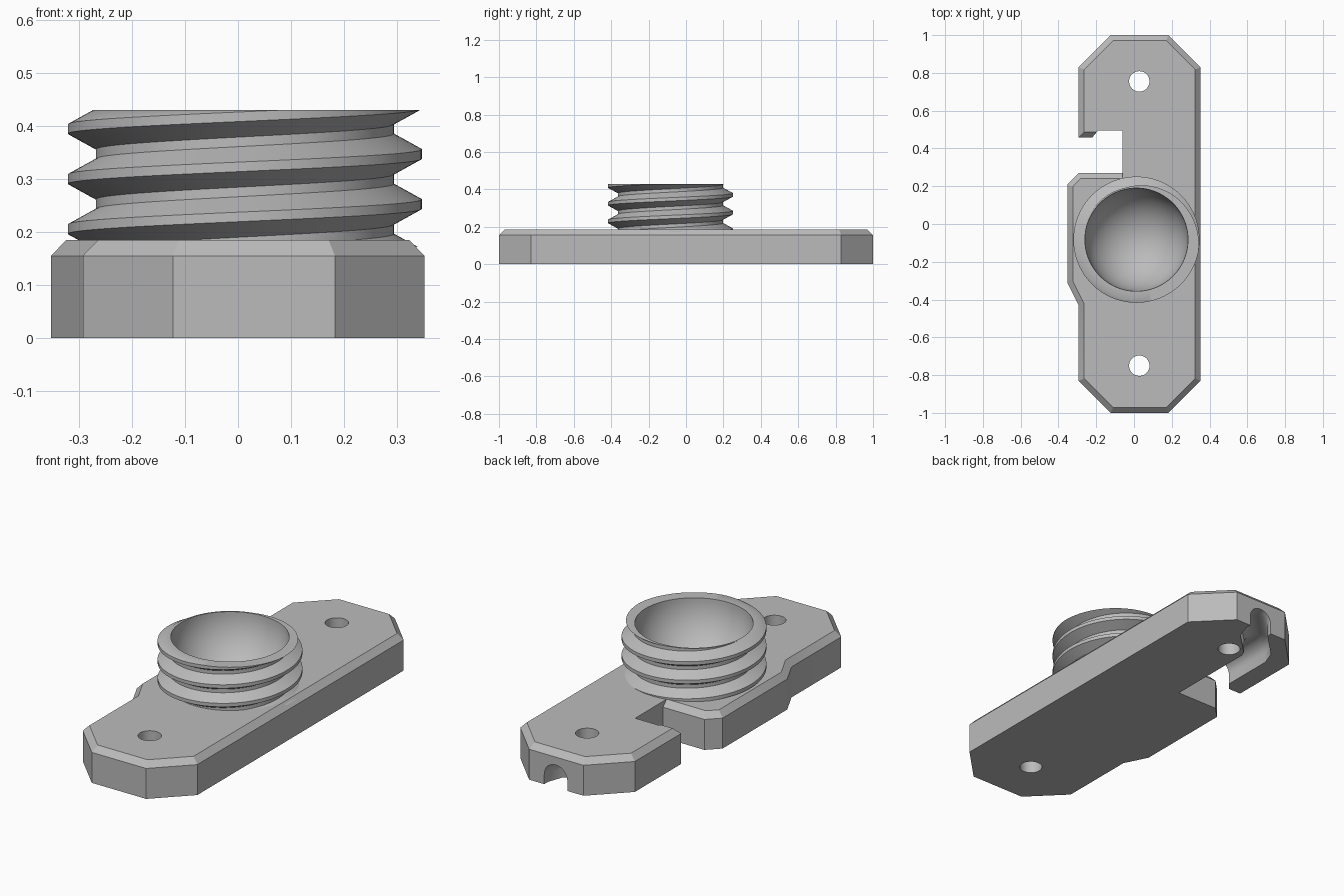
import bpy, bmesh, math
from mathutils import Vector

cube = bpy.data.objects.get("Cube")
if cube:
    bpy.data.objects.remove(cube, do_unlink=True)

grey = bpy.data.materials.new("plain grey")
grey.use_nodes = True
colour = (0.5, 0.5, 0.5, 1)
grey.diffuse_color = colour
grey.node_tree.nodes["Principled BSDF"].inputs["Base Color"].default_value = colour


def make_object(name, bm):
    bmesh.ops.recalc_face_normals(bm, faces=bm.faces)
    mesh = bpy.data.meshes.new(name)
    bm.to_mesh(mesh)
    bm.free()
    mesh.materials.append(grey)
    obj = bpy.data.objects.new(name, mesh)
    bpy.context.collection.objects.link(obj)
    return obj


def activate(obj):
    bpy.ops.object.select_all(action='DESELECT')
    obj.select_set(True)
    bpy.context.view_layer.objects.active = obj


def cut(obj, cutter):
    cutter.hide_render = True
    mod = obj.modifiers.new("cut", 'BOOLEAN')
    mod.operation = 'DIFFERENCE'
    mod.solver = 'EXACT'
    mod.object = cutter
    activate(obj)
    bpy.ops.object.modifier_apply(modifier=mod.name)
    bpy.data.objects.remove(cutter, do_unlink=True)


def skin(bm, loops, caps=True):
    """Join closed loops of equal length with quads."""
    rings = [[bm.verts.new(p) for p in loop] for loop in loops]
    for a, b in zip(rings, rings[1:]):
        for i in range(len(a)):
            j = (i + 1) % len(a)
            bm.faces.new((a[i], a[j], b[j], b[i]))
    if caps:
        bm.faces.new(rings[0])
        bm.faces.new(rings[-1])
    return rings


def cylinder(x, y, radius, low, high, sides=48):
    bm = bmesh.new()
    skin(bm, [[(x + radius * math.cos(2 * math.pi * i / sides),
                y + radius * math.sin(2 * math.pi * i / sides), z)
               for i in range(sides)] for z in (low, high)])
    return make_object("cutter", bm)


def inset(points, widths):
    """Move each edge of a counter-clockwise outline inwards by its own width."""
    result = []
    n = len(points)
    for i in range(n):
        p, q, r = (Vector(points[k % n]) for k in (i - 1, i, i + 1))
        a, b = (q - p).normalized(), (r - q).normalized()
        na, nb = Vector((-a.y, a.x)), Vector((-b.y, b.x))
        da, db = widths[i - 1], widths[i]
        det = na.x * nb.y - na.y * nb.x
        result.append(q + Vector((da * nb.y - db * na.y, na.x * db - nb.x * da)) / det)
    return result


# Base plate: each entry is a corner and whether the edge after it is bevelled
outline = [(-.123, -1, 1), (.183, -1, 1), (.352, -.83, 1), (.352, .83, 1),
           (.183, 1, 1), (-.123, 1, 1), (-.293, .83, 1), (-.293, .457, 1),
           (-.222, .457, 0), (-.19, .495, 0), (-.06, .495, 0), (-.06, .27, 1),
           (-.293, .27, 1), (-.353, .21, 1), (-.353, -.31, 1), (-.293, -.43, 1),
           (-.293, -.83, 1)]
flat = [(x, y) for x, y, _ in outline]
top = inset(flat, [.029 * bevelled for _, _, bevelled in outline])
bm = bmesh.new()
skin(bm, [[(x, y, 0) for x, y in flat], [(x, y, .155) for x, y in flat],
          [(p.x, p.y, .185) for p in top]])
plate = make_object("base_plate", bm)

# Screw holes
for y in (-.75, .755):
    cut(plate, cylinder(.028, y, .054, -.1, .3))

# Arched cable channel under the rear end, leading to the side notch
path = [Vector(p) for p in ((.033, 1.05), (.033, .98), (.015, .93),
                            (-.107, .81), (-.125, .76), (-.125, .47))]
half = .065
arch = [(half, -.05)] + [(half * math.cos(math.pi * i / 16),
                          .05 + half * math.sin(math.pi * i / 16))
                         for i in range(17)] + [(-half, -.05)]
loops = []
for i, p in enumerate(path):
    before = (p - path[i - 1]).normalized() if i else (path[1] - p).normalized()
    after = (path[i + 1] - p).normalized() if i < len(path) - 1 else before
    along = (before + after).normalized()
    side = Vector((-along.y, along.x)) / along.dot(before)
    loops.append([(p.x + side.x * u, p.y + side.y * u, z) for u, z in arch])
bm = bmesh.new()
skin(bm, loops)
cut(plate, make_object("cutter", bm))

# Threaded neck with a round bowl
CX, CY, ROOT, CREST = .013, -.083, .281, .334
BASE, RIM, PITCH, FLAT = .172, .43, .0945, .009
SIDES, BOWL = 96, .273
CREST_Z = .347

# Recess below the bowl
cut(plate, cylinder(CX, CY, BOWL + .003, .15, .3, SIDES))


def thread_radius(z, turn):
    d = abs((z - CREST_Z - PITCH * turn + PITCH / 2) % PITCH - PITCH / 2)
    t = (d - FLAT) / (PITCH / 2 - 2 * FLAT)
    return CREST + (ROOT - CREST) * min(max(t, 0), 1)


def ring_point(turn, radius, z):
    angle = 2 * math.pi * turn
    return (CX + radius * math.cos(angle), CY + radius * math.sin(angle), z)


bm = bmesh.new()
columns = []
for s in range(SIDES + 1):
    turn = s / SIDES
    column = []
    for k in range(-5, 4):
        for offset in (-FLAT, FLAT, PITCH / 2 - FLAT, PITCH / 2 + FLAT):
            z = CREST_Z + PITCH * (k + turn) + offset
            z = min(max(z, BASE), RIM)
            column.append(ring_point(turn, thread_radius(z, turn), z))
    # Inside of the bowl, from the rim down
    for i in range(25):
        a = math.pi / 2 * i / 24
        column.append(ring_point(turn, BOWL * math.cos(a), RIM - BOWL * math.sin(a)))
    columns.append([bm.verts.new(p) for p in column])
for a, b in zip(columns, columns[1:]):
    for i in range(len(a) - 1):
        bm.faces.new((a[i], b[i], b[i + 1], a[i + 1]))
bmesh.ops.remove_doubles(bm, verts=bm.verts, dist=.0001)
bmesh.ops.dissolve_degenerate(bm, edges=bm.edges, dist=.0001)
neck = make_object("threaded_neck", bm)

# Smooth round faces, keep hard edges
for obj in (plate, neck):
    activate(obj)
    bpy.ops.object.shade_smooth_by_angle(angle=math.radians(30))
